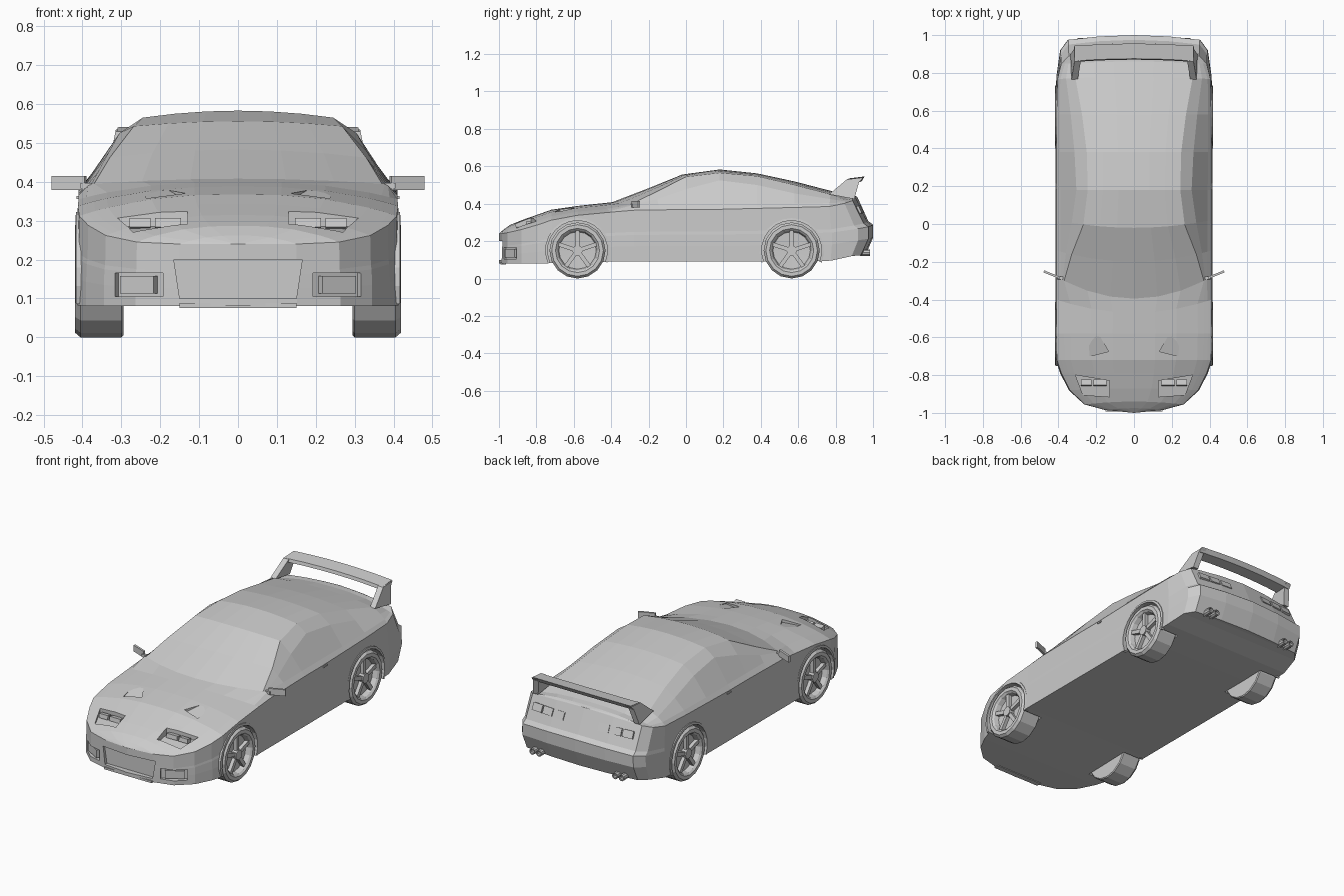
import bpy, bmesh
from math import sin, cos, pi, radians
from mathutils import Matrix, Vector, Euler

if "Cube" in bpy.data.objects:
    bpy.data.objects.remove(bpy.data.objects["Cube"])


def finish(name, bm):
    bmesh.ops.remove_doubles(bm, verts=bm.verts, dist=1e-4)
    bmesh.ops.recalc_face_normals(bm, faces=bm.faces)
    me = bpy.data.meshes.new(name)
    bm.to_mesh(me)
    bm.free()
    ob = bpy.data.objects.new(name, me)
    bpy.context.collection.objects.link(ob)
    return ob


def loft(name, rows, closed=True, caps=True):
    """Skin a list of equal-length point rows."""
    bm = bmesh.new()
    vs = [[bm.verts.new(p) for p in r] for r in rows]
    n = len(rows[0])
    for a, b in zip(vs, vs[1:]):
        for j in range(n if closed else n - 1):
            k = (j + 1) % n
            bm.faces.new((a[j], a[k], b[k], b[j]))
    if caps:
        bm.faces.new(vs[0])
        bm.faces.new(vs[-1])
    return finish(name, bm)


def box(name, loc, size, rot=(0, 0, 0)):
    bm = bmesh.new()
    m = Matrix.LocRotScale(Vector(loc), Euler([radians(a) for a in rot]), Vector(size))
    bmesh.ops.create_cube(bm, size=1, matrix=m)
    return finish(name, bm)


def cyl(name, loc, r, depth, axis, seg=16):
    bm = bmesh.new()
    rot = Matrix.Rotation(pi / 2, 4, 'Y' if axis == 'x' else 'X')
    bmesh.ops.create_cone(bm, cap_ends=True, segments=seg, radius1=r, radius2=r,
                          depth=depth, matrix=Matrix.Translation(loc) @ rot)
    return finish(name, bm)


def flip(pts, s):
    return [(x * s, y, z) for x, y, z in pts]


# Body stations: side y, half width, shoulder z, centre y, centre z,
# then optional roof edge, side glass middle and belt points (x, z)
stations = [
    (-1, 0, .24, -1, .24), (-.985, .15, .24, -.975, .262), (-.955, .26, .245, -.94, .287),
    (-.88, .34, .262, -.87, .315), (-.79, .385, .288, -.79, .343), (-.72, .408, .312, -.72, .368),
    (-.58, .412, .338, -.58, .388), (-.40, .41, .355, -.47, .40),
    (-.28, .41, .365, -.395, .408, (.37, .395), (.378, .393), (.386, .390)),
    (-.14, .41, .367, -.2, .483, (.33, .462), (.36, .425), (.388, .392)),
    (.02, .41, .37, -.02, .556, (.268, .543), (.33, .48), (.39, .394)),
    (.18, .41, .37, .18, .583, (.245, .565), (.305, .525), (.39, .395)),
    (.38, .41, .375, .38, .562, (.25, .547), (.315, .50), (.393, .397)),
    (.58, .41, .38, .58, .519, (.275, .50), (.335, .455), (.393, .40)),
    (.78, .405, .385, .78, .467, (.31, .45), (.36, .425), (.39, .403)),
    (.92, .385, .402, .86, .448), (.975, .345, .417, .895, .444),
    (.993, .18, .43, .905, .441), (1, 0, .438, .915, .438)]
# Side layers: height fraction, width factor, rear inset
layers = [(0, 1.015, .04), (.3, 1.015, 0), (.52, 1.01, 0), (.58, 1.005, .025), (1, 1, .085)]

rows = []
for y, w, zs, yc, zc, *cabin in stations:
    tail = min(max((y - .75) / .2, 0), 1)
    zb = .08 + .01 * min(max((y + .8) / .4, 0), 1) + .035 * tail
    half = [(w * k, y - d * tail, zb + (zs - zb) * f) for f, k, d in layers]
    ys = half[-1][1]
    if cabin:
        side = [(x / w, z) for x, z in reversed(cabin)]
    else:
        side = [(t, zc - (zc - zs) * t ** 2.5) for t in (.95, .9, .82)]
    tr, zr = side[-1]
    p = 2 if cabin else 2.5
    side += [(tr * u, zc - (zc - zr) * u ** p) for u in (2 / 3, 1 / 3)]
    half += [(w * t, yc + (ys - yc) * t * t, z) for t, z in side]
    rows.append(half + [(0, yc, zc)] + flip(reversed(half), -1))
body = loft("body_shell", rows, caps=False)

# Openings cut into the body
cutters = []
wide = [(-.15, .10), (.15, .10), (.165, .2), (-.165, .2)]
cutters.append(loft("cut_grille", [[(x, y, z) for x, z in wide] for y in (-1.1, -.968)]))
lamp = [(.13, -.915, .272), (.27, -.905, .262), (.31, -.80, .285), (.13, -.83, .285)]
vent = [(.135, -.675, .354), (.235, -.70, .35), (.245, -.545, .391), (.205, -.55, .393)]
for s in (1, -1):
    for pts in (lamp, vent):
        cutters.append(loft("cut_hood", [flip(pts, s), flip([(x, y, .5) for x, y, z in pts], s)]))
    cutters.append(box("cut_fog", (s * .262, -.953, .135), (.14, .06, .06), (0, 0, 30 * s)))
    for y in (-.58, .565):
        cutters.append(cyl("cut_arch", (s * .445, y, .15), .161, .31, 'x', 24))
bpy.context.view_layer.objects.active = body
for c in cutters:
    c.hide_render = True
    m = body.modifiers.new("cut", 'BOOLEAN')
    m.operation, m.solver, m.object = 'DIFFERENCE', 'EXACT', c
    bpy.ops.object.modifier_apply(modifier=m.name)
    bpy.data.objects.remove(c)

# Wheels: turned tyre and rim, five spokes, hub, arch lip
tyre = [(.295, 0), (.295, .145), (.30, .15), (.405, .15), (.419, .138), (.419, .118),
        (.41, .108), (.385, .10), (.38, 0)]
for s, side in ((1, "right"), (-1, "left")):
    for y, end in ((-.58, "front"), (.565, "rear")):
        tag = f"{end}_{side}"
        turn = [2 * pi * i / 16 for i in range(17)]
        loft("wheel_" + tag, [[(s * x, y + r * cos(a), .15 + r * sin(a)) for x, r in tyre]
                              for a in turn], closed=False, caps=False)
        cyl("hub_" + tag, (s * .395, y, .15), .028, .035, 'x', 10)
        for i in range(5):
            a = pi / 2 + 2 * pi * i / 5
            box(f"spoke_{tag}_{i}", (s * .396, y + .062 * cos(a), .15 + .062 * sin(a)),
                (.02, .09, .022), (i * 72 + 90, 0, 0))
        arc = [radians(-22 + 224 * i / 14) for i in range(15)]
        sec = [(.395, .16), (.418, .16), (.416, .173), (.395, .173)]
        loft("arch_lip_" + tag, [[(s * x, y + r * cos(a), .15 + r * sin(a)) for x, r in sec]
                                 for a in arc])

# Rear wing blade
blade = [(.86, .512), (.865, .53), (.945, .54), (.93, .515)]
loft("wing_blade", [[(x, y - .12 * x * x + .01, z + .006 - .06 * x * x) for y, z in blade]
                    for x in (-.31, -.2, -.1, 0, .1, .2, .31)])

# Paired details
foot = [(.765, .45), (.90, .425), (.925, .515), (.945, .535), (.86, .53)]
for s, side in ((1, "right"), (-1, "left")):
    lean = lambda dx: [(s * (.325 + dx - (z - .44) * .2), y, z) for y, z in foot]
    loft("wing_leg_" + side, [lean(-.025), lean(.008)])
    box("mirror_" + side, (s * .435, -.268, .397), (.092, .012, .036), (0, 0, 22 * s))
    box("mirror_stalk_" + side, (s * .39, -.285, .39), (.03, .015, .015))
    box("door_handle_" + side, (s * .408, .2, .36), (.014, .035, .008))
    for i, (x, w) in enumerate(((.18, .068), (.252, .055))):
        box(f"headlamp_{side}_{i}", (s * x, -.84, .293), (w, .03, .024), (-10, 0, 0))
    box("fog_lamp_" + side, (s * .255, -.934, .135), (.10, .02, .045), (0, 0, 30 * s))
    for i, x in enumerate((.14, .215, .285)):
        box(f"tail_lamp_{side}_{i}", (s * x, .941 - .16 * x * x, .368), (.062, .012, .042),
            (25, 0, -5 * s))
    for i, x in enumerate((.24, .282)):
        tube = [(.93, 0), (.93, .018), (.985, .018), (.985, .013), (.95, .013), (.95, 0)]
        loft(f"exhaust_{side}_{i}", [[(s * x + r * cos(a), y, .138 + r * sin(a)) for y, r in tube]
                                     for a in [2 * pi * k / 10 for k in range(11)]],
             closed=False, caps=False)

# Bumper seam strip under the grille
box("front_lip", (0, -.978, .082), (.30, .03, .012))
